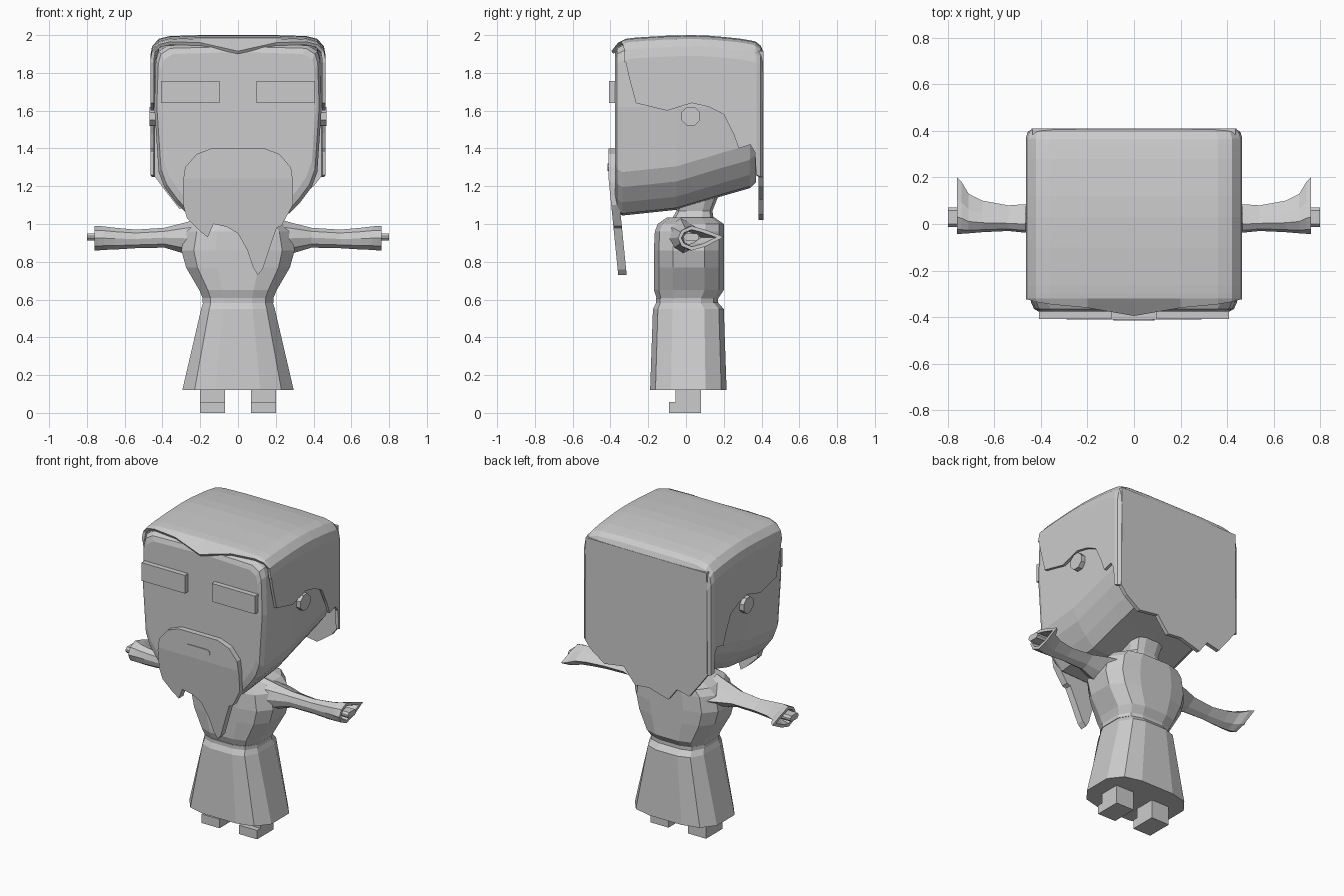
import bpy, bmesh, math
from mathutils import Vector

if "Cube" in bpy.data.objects:
    bpy.data.objects.remove(bpy.data.objects["Cube"])

mat = bpy.data.materials.new("plain_grey")
mat.diffuse_color = (0.6, 0.6, 0.6, 1)
mat.use_nodes = True
mat.node_tree.nodes["Principled BSDF"].inputs["Base Color"].default_value = mat.diffuse_color


def finish(name, bm):
    bmesh.ops.recalc_face_normals(bm, faces=bm.faces)
    me = bpy.data.meshes.new(name)
    bm.to_mesh(me)
    bm.free()
    me.materials.append(mat)
    ob = bpy.data.objects.new(name, me)
    bpy.context.collection.objects.link(ob)
    return ob


def loft(name, rings, closed=True, caps=True):
    bm = bmesh.new()
    vs = [[bm.verts.new(p) for p in r] for r in rings]
    n = len(rings[0])
    for a, b in zip(vs, vs[1:]):
        for i in range(n if closed else n - 1):
            j = (i + 1) % n
            bm.faces.new((a[i], a[j], b[j], b[i]))
    if caps:
        bm.faces.new(vs[0])
        bm.faces.new(vs[-1])
    return finish(name, bm)


def box(name, x0, x1, y0, y1, z0, z1):
    ring = lambda z: [(x0, y0, z), (x1, y0, z), (x1, y1, z), (x0, y1, z)]
    return loft(name, [ring(z0), ring(z1)])


def plate(name, outline, y0, y1, cuts=(), bend=None):
    """Extruded front outline, sliced at heights so that it can bend."""
    bm = bmesh.new()
    face = bm.faces.new([bm.verts.new((x, y0, z)) for x, z in outline])
    ext = bmesh.ops.extrude_face_region(bm, geom=[face])
    for v in ext["geom"]:
        if isinstance(v, bmesh.types.BMVert):
            v.co.y = y1
    for z in cuts:
        bmesh.ops.bisect_plane(bm, geom=bm.verts[:] + bm.edges[:] + bm.faces[:],
                               plane_co=(0, 0, z), plane_no=(0, 0, 1))
    bmesh.ops.triangulate(bm, faces=[f for f in bm.faces if len(f.verts) > 4])
    if bend:
        for v in bm.verts:
            v.co.y += bend(v.co.z)
    return finish(name, bm)


def mirrored(half):
    """Half section running from the centre line outwards, made whole."""
    return half + [(-x, y, z) for x, y, z in reversed(half) if x > 1e-6]


# Head: rounded block with a rising underside
def head_ring(y, k, zb, zt):
    half = [(0, zb), (.27, zb + .01), (.33, zb + .07), (.39, zb + .15), (.42, zb + .23),
            (.443, 1.62), (.435, zt - .08), (.42, zt - .03), (.37, zt), (0, zt + .01)]
    return mirrored([(x * k, y, z) for x, z in half])


loft("head", [head_ring(*r) for r in (
    (-.375, .93, 1.10, 1.90), (-.365, .97, 1.06, 1.93), (-.335, 1, 1.045, 1.945),
    (-.05, 1, 1.075, 1.96), (.2, 1, 1.15, 1.96), (.34, 1, 1.19, 1.95), (.37, .97, 1.22, 1.93))])

# Hair cap: open arch lofted from fringe to back
def hair_ring(y, zb, zt, k=1.0):
    half = [(0, zt), (.2, zt), (.36, zt - .005), (.42, zt - .02), (.455, zt - .06),
            (.464, zt - .11), (.464, (zb + zt - .11) / 2), (.464, zb)]
    half = [(x * k, y, z) for x, z in half]
    return [(-x, b, c) for x, b, c in reversed(half[1:])] + half


cap = [hair_ring(*r) for r in (
    (-.32, 1.86, 1.98), (-.30, 1.77, 1.983), (-.265, 1.64, 1.987), (-.1, 1.60, 1.997),
    (.03, 1.64, 2.0), (.12, 1.62, 1.997), (.2, 1.58, 1.99), (.25, 1.48, 1.985),
    (.28, 1.40, 1.982), (.34, 1.42, 1.972), (.365, 1.38, 1.967), (.372, 1.26, 1.963),
    (.395, 1.25, 1.945, .985), (.41, 1.25, 1.91, .94))]
fringe = {0: (-.395, 1.915), .2: (-.36, 1.96), .36: (-.345, 1.965), .42: (-.335, 1.95)}
front = [(x, *fringe.get(round(abs(x), 3), (y - .005, z - .005))) for x, y, z in cap[0]]
hair = loft("hair_cap", [front] + cap, closed=False, caps=False)
sol = hair.modifiers.new("thickness", "SOLIDIFY")
sol.thickness = .018
sol.offset = -1
# make certain that the shell faces outwards
if hair.data.polygons[len(hair.data.polygons) // 2].normal.dot(
        hair.data.polygons[len(hair.data.polygons) // 2].center - Vector((0, 0, 1.5))) < 0:
    hair.data.flip_normals()

# Ragged hair down the back
plate("back_hair", [(-.436, 1.915), (.436, 1.915), (.44, 1.25), (.40, 1.2), (.3, 1.13),
                    (.16, 1.15), (.08, 1.05), (-.02, 1.06), (-.16, 1.02), (-.22, 1.10),
                    (-.31, 1.08), (-.38, 1.17), (-.44, 1.25)], .41, .385)

# Beard, hanging slightly backwards
plate("beard", [(-.29, 1.1), (-.292, 1.22), (-.28, 1.3), (-.22, 1.37), (-.14, 1.4), (.14, 1.4),
                (.22, 1.37), (.28, 1.3), (.292, 1.22), (.29, 1.1), (.23, .99), (.205, .98),
                (.17, .88), (.13, .76), (.105, .73), (.08, .77), (.05, .86), (0, .95),
                (-.06, .985), (-.13, 1.0), (-.16, .93), (-.2, .96), (-.27, 1.03)],
      -.41, -.365, cuts=(1.24, 1.1, .98, .86), bend=lambda z: max(0, 1.24 - z) * .1)

# Mouth: narrow rounded plate
mouth = [(s * .068 + .02 * math.cos(a), 1.3 + .02 * math.sin(a))
         for s, a0 in ((1, -90), (-1, 90))
         for a in (math.radians(a0 + 45 * i) for i in range(5))]
plate("mouth", mouth, -.415, -.408)

# Robe: twelve-sided rings (z, half width, front y, back y)
def robe_ring(z, w, y0, y1):
    c, h = (y0 + y1) / 2, (y1 - y0) / 2
    q = [(1, .45), (.78, .86), (.4, 1)]
    pts = q + [(-a, b) for a, b in reversed(q)]
    pts += [(-a, -b) for a, b in pts]
    return [(w * a, c + h * b, z) for a, b in pts]


loft("skirt", [robe_ring(*r) for r in (
    (.12, .295, -.19, .215), (.55, .195, -.175, .2), (.59, .182, -.155, .165))])
loft("belt", [robe_ring(*r) for r in ((.583, .188, -.16, .17), (.607, .188, -.16, .17))])
loft("torso", [robe_ring(*r) for r in (
    (.59, .18, -.15, .16), (.65, .205, -.17, .2), (.77, .275, -.17, .2), (.86, .3, -.17, .2),
    (.96, .28, -.165, .2), (1.0, .24, -.15, .2), (1.035, .13, -.1, .15))])
loft("neck", [robe_ring(*r) for r in ((1.0, .13, -.09, .15), (1.07, .1, -.05, .14),
                                     (1.22, .13, -.07, .2))])

# Sleeves: drop-shaped sections, hollow at the cuff
DROP = [(0, .5), (.08, .82), (.3, 1), (.6, .84), (1, .55), (.6, .16), (.3, 0), (.08, .18)]
SLEEVE = [(.2, -.11, .16, .8, 1.03), (.29, -.08, .13, .845, 1.005), (.39, -.045, .09, .875, .98),
          (.54, -.03, .08, .872, .97), (.65, -.035, .1, .865, .98), (.71, -.04, .13, .863, .987),
          (.74, -.042, .18, .86, .99), (.76, -.043, .2, .86, .99),
          (.76, -.025, .16, .88, .97), (.68, -.015, .08, .89, .96)]
for s, side in ((1, "left"), (-1, "right")):
    loft(side + "_sleeve", [[(s * x, y0 + (y1 - y0) * a, z0 + (z1 - z0) * b) for a, b in DROP]
                            for x, y0, y1, z0, z1 in SLEEVE])
    # Hand
    hand = [(-.012, .925), (0, .912), (.058, .912), (.07, .925), (.07, .937), (.058, .95),
            (0, .95), (-.012, .937)]
    loft(side + "_hand", [[(s * x, y, z) for y, z in hand] for x in (.66, .8)])
    # Foot: leg block and toe
    xs = sorted((s * .07, s * .2))
    box(side + "_leg", *xs, -.055, .08, 0, .16)
    box(side + "_toe", *xs, -.09, -.05, 0, .058)
    # Eye
    box(side + "_eye", *sorted((s * .097, s * .408)), -.408, -.35, 1.64, 1.758)
    # Ear
    loft(side + "_ear", [[(s * x, .025 + .054 * math.cos(i * math.pi / 4 + .39),
                           1.57 + .054 * math.sin(i * math.pi / 4 + .39)) for i in range(8)]
                         for x in (.41, .468)])
